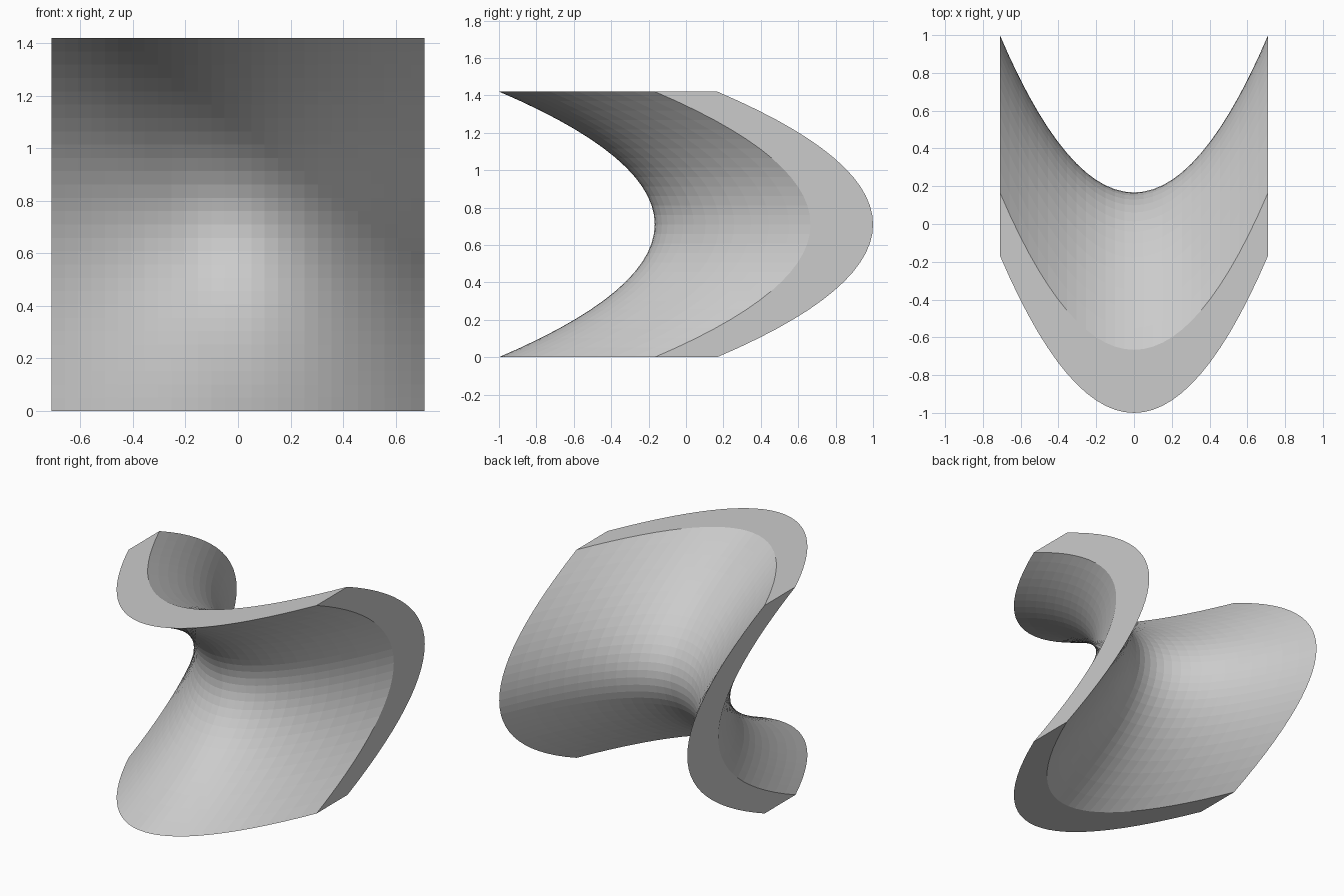
import bpy, bmesh
from mathutils import Vector

if "Cube" in bpy.data.objects:
    bpy.data.objects.remove(bpy.data.objects["Cube"])

HALF = 0.71      # half of the square outline
RISE = 0.833     # bend of each parabola
THICK = 0.334    # thickness along y
SEGS = 28

# Front sheet of the saddle: a flat grid bent into a hyperbolic paraboloid
bm = bmesh.new()
bmesh.ops.create_grid(bm, x_segments=SEGS, y_segments=SEGS, size=1.0)
for v in bm.verts:
    u, w = v.co.x, v.co.y
    v.co = (u * HALF, RISE * (u * u - w * w) - THICK / 2, (w + 1) * HALF)

# Thicken the sheet by sweeping it straight back
ext = bmesh.ops.extrude_face_region(bm, geom=bm.faces[:], use_keep_orig=True)
moved = [g for g in ext["geom"] if isinstance(g, bmesh.types.BMVert)]
bmesh.ops.translate(bm, verts=moved, vec=Vector((0, THICK, 0)))
bmesh.ops.recalc_face_normals(bm, faces=bm.faces[:])

mesh = bpy.data.meshes.new("saddle_panel")
bm.to_mesh(mesh)
bm.free()
panel = bpy.data.objects.new("saddle_panel", mesh)
bpy.context.collection.objects.link(panel)
